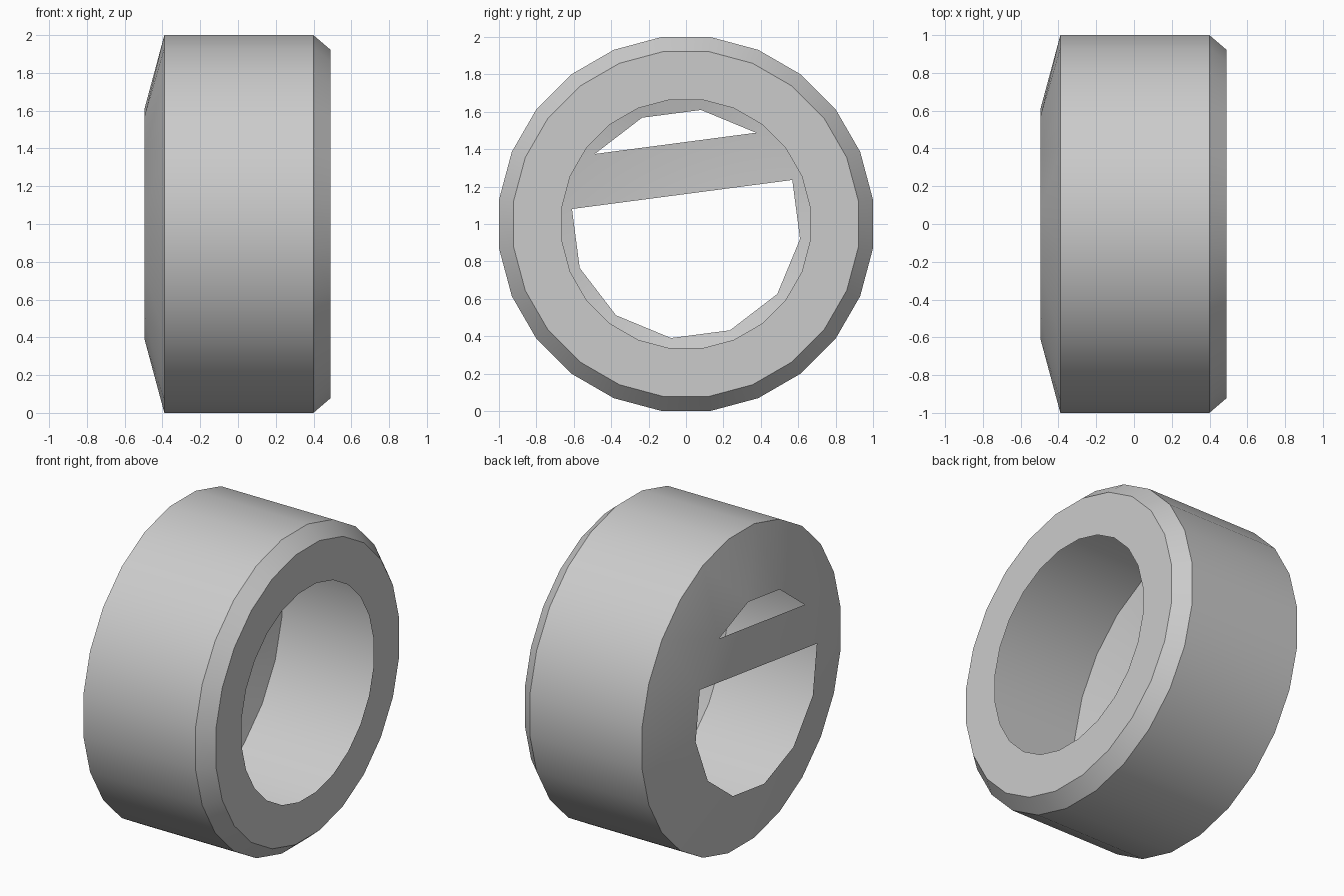
import bpy
import bmesh
from math import sin, cos, radians

cube = bpy.data.objects.get("Cube")
if cube:
    bpy.data.objects.remove(cube)

SIDES = 24
OFFSET = 7.5

grey = bpy.data.materials.new("light grey")
grey.use_nodes = True
grey.diffuse_color = (0.6, 0.6, 0.6, 1)
grey.node_tree.nodes["Principled BSDF"].inputs["Base Color"].default_value = (0.6, 0.6, 0.6, 1)


def ring(bm, x, radius, count=SIDES):
    """Circle of vertices around the x axis, starting near the top."""
    angles = [radians(OFFSET + 360 * i / count) for i in range(count)]
    return [bm.verts.new((x, radius * sin(a), 1 + radius * cos(a))) for a in angles]


def finish(bm, name):
    mesh = bpy.data.meshes.new(name)
    bm.to_mesh(mesh)
    bm.free()
    mesh.materials.append(grey)
    obj = bpy.data.objects.new(name, mesh)
    bpy.context.collection.objects.link(obj)
    return obj


# Hollow drum: flat annular cap, bevel and barrel
bm = bmesh.new()
profile = [(0.49, 0.67), (0.49, 0.93), (0.4, 1.008), (-0.39, 1.008)]
rings = [ring(bm, x, r) for x, r in profile]
for a, b in zip(rings, rings[1:]):
    for i in range(SIDES):
        j = (i + 1) % SIDES
        bm.faces.new((a[i], a[j], b[j], b[i]))

# Shallow cone cap, joining the barrel to a hole with half as many sides
half = SIDES // 2
outer = rings[-1]
hole = ring(bm, -0.495, 0.615, half)
for i in range(half):
    j = (i + 1) % half
    bm.faces.new((outer[2 * i], outer[2 * i + 1], hole[i]))
    bm.faces.new((outer[2 * i + 1], outer[2 * j], hole[j]))
    bm.faces.new((outer[2 * i + 1], hole[j], hole[i]))

# Flat bar across the hole
bm.faces.new((hole[1], hole[2], hole[9], hole[10]))

bmesh.ops.recalc_face_normals(bm, faces=bm.faces)
drum = finish(bm, "hollow_drum")

bpy.context.view_layer.objects.active = drum
drum.select_set(True)
bpy.ops.object.shade_smooth_by_angle(angle=radians(30))
